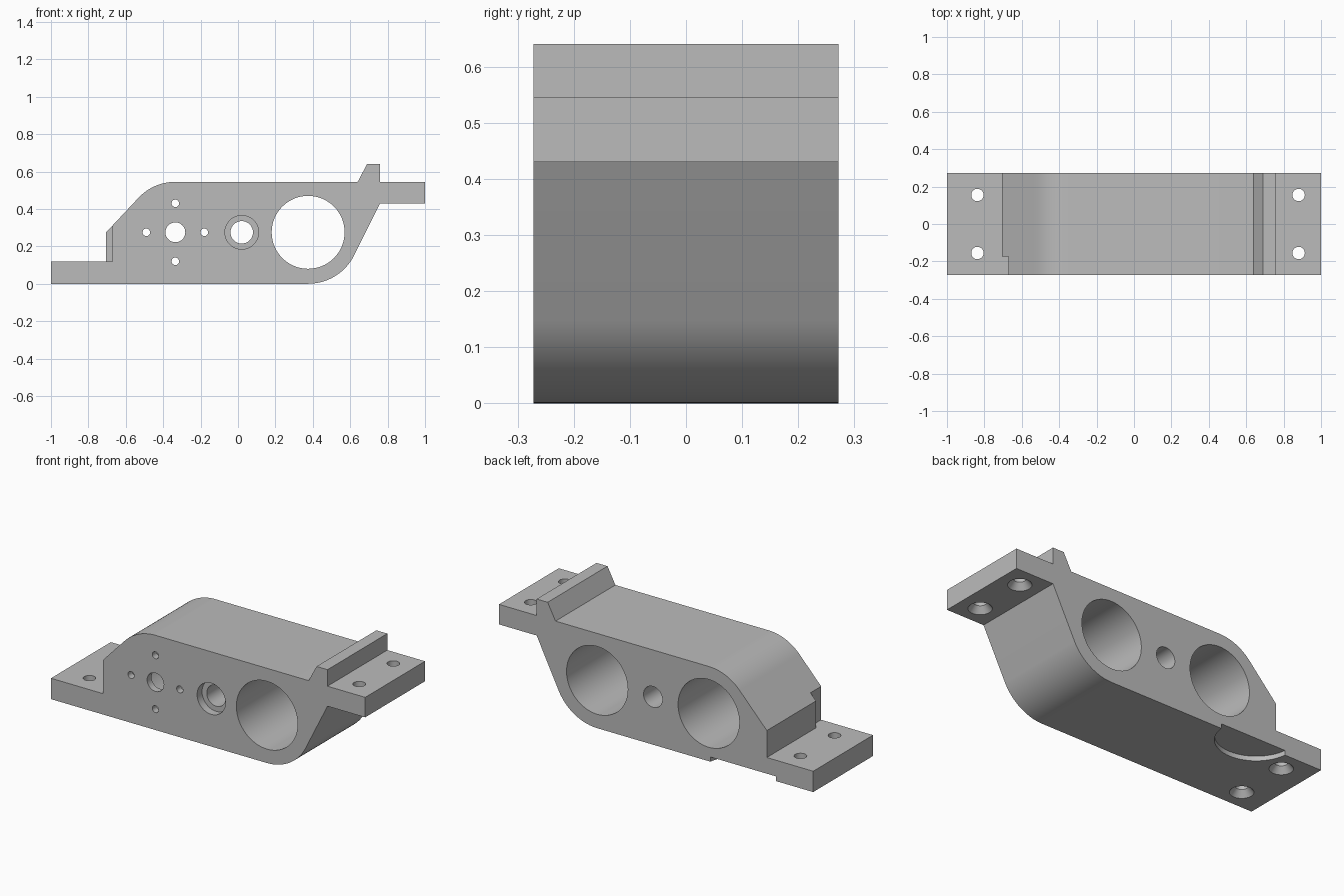
import bpy, bmesh
from math import sin, cos, pi, radians
from mathutils import Matrix

if "Cube" in bpy.data.objects:
    bpy.data.objects.remove(bpy.data.objects["Cube"], do_unlink=True)

HALF = 0.272      # half width of the block
AXIS_Z = 0.275    # height of the bore axes
LEFT_X, RIGHT_X = -0.335, 0.375

metal = bpy.data.materials.new("light grey metal")
metal.use_nodes = True
grey = (0.5, 0.5, 0.5, 1)
metal.diffuse_color = grey
metal.node_tree.nodes["Principled BSDF"].inputs["Base Color"].default_value = grey


def new_object(name, bm):
    bmesh.ops.recalc_face_normals(bm, faces=bm.faces[:])
    mesh = bpy.data.meshes.new(name)
    bm.to_mesh(mesh)
    bm.free()
    ob = bpy.data.objects.new(name, mesh)
    bpy.context.collection.objects.link(ob)
    mesh.materials.append(metal)
    return ob


def arc(cx, cz, r, start, end, steps=20):
    angles = [radians(start + (end - start) * i / steps) for i in range(steps + 1)]
    return [(cx + r * cos(a), cz + r * sin(a)) for a in angles]


def cut(body, cutter):
    mod = body.modifiers.new("cut", 'BOOLEAN')
    mod.operation = 'DIFFERENCE'
    mod.solver = 'EXACT'
    mod.object = cutter
    cutter.hide_render = True
    bpy.context.view_layer.objects.active = body
    bpy.ops.object.modifier_apply(modifier=mod.name)
    bpy.data.objects.remove(cutter, do_unlink=True)


def cone(matrix, r1, r2, depth, segments=64):
    bm = bmesh.new()
    bmesh.ops.create_cone(bm, cap_ends=True, segments=segments, radius1=r1,
                          radius2=r2, depth=depth, matrix=matrix)
    return new_object("cutter", bm)


def bore(body, x, z, r, y0, y1):
    """Round hole along y."""
    place = Matrix.Translation((x, (y0 + y1) / 2, z)) @ Matrix.Rotation(pi / 2, 4, 'X')
    cut(body, cone(place, r, r, y1 - y0))


def drill(body, x, y, r1, r2, z0, z1):
    """Round or tapered hole along z."""
    cut(body, cone(Matrix.Translation((x, y, (z0 + z1) / 2)), r1, r2, z1 - z0))


# Side profile with foot, rounded shoulders, ridge and raised flange
profile = [(-1, 0)]
profile += arc(RIGHT_X, AXIS_Z, AXIS_Z, -90, -27.5)
profile += [(0.76, 0.43), (1, 0.43), (1, 0.545), (0.76, 0.545), (0.76, 0.64),
            (0.69, 0.64), (0.64, 0.545)]
profile += arc(LEFT_X, AXIS_Z, 0.27, 90, 137)
profile += [(-0.705, 0.275), (-0.705, 0.12), (-1, 0.12)]
bm = bmesh.new()
face = bm.faces.new([bm.verts.new((x, -HALF, z)) for x, z in profile])
side = bmesh.ops.extrude_face_region(bm, geom=[face])
bmesh.ops.translate(bm, vec=(0, 2 * HALF, 0),
                    verts=[v for v in side["geom"] if isinstance(v, bmesh.types.BMVert)])
body = new_object("bracket_block", bm)

# Large through bore and blind pocket open at the back
bore(body, RIGHT_X, AXIS_Z, 0.195, -1, 1)
bore(body, LEFT_X, AXIS_Z, 0.195, -HALF + 0.04, 1)

# Shaft hole and four screw holes in the thin front wall
bore(body, LEFT_X, AXIS_Z, 0.053, -1, 0)
for dx, dz in ((1, 0), (-1, 0), (0, 1), (0, -1)):
    bore(body, LEFT_X + 0.155 * dx, AXIS_Z + 0.155 * dz, 0.02, -1, 0)

# Middle hole with front counterbore
bore(body, 0.02, AXIS_Z, 0.06, -1, 1)
bore(body, 0.02, AXIS_Z, 0.09, -1, -HALF + 0.045)

# Countersunk mounting holes in both flanges
for x, base in ((-0.837, 0), (0.88, 0.43)):
    for y in (-0.155, 0.155):
        drill(body, x, y, 0.033, 0.033, base - 0.05, base + 0.16)
        drill(body, x, y, 0.07, 0.033, base - 0.01, base + 0.035)

# Shallow round recess under the back edge
drill(body, -0.555, 0.295, 0.21, 0.21, -0.1, 0.027)

# Relief at the front corner above the foot
bm = bmesh.new()
bmesh.ops.create_cube(bm, size=1, matrix=Matrix.Translation((-0.72, -0.275, 0.27))
                      @ Matrix.Diagonal((0.1, 0.2, 0.3, 1)))
cut(body, new_object("cutter", bm))

# Smooth bores with crisp edges
bpy.ops.object.select_all(action='DESELECT')
body.select_set(True)
bpy.context.view_layer.objects.active = body
bpy.ops.object.shade_smooth_by_angle(angle=radians(25))
